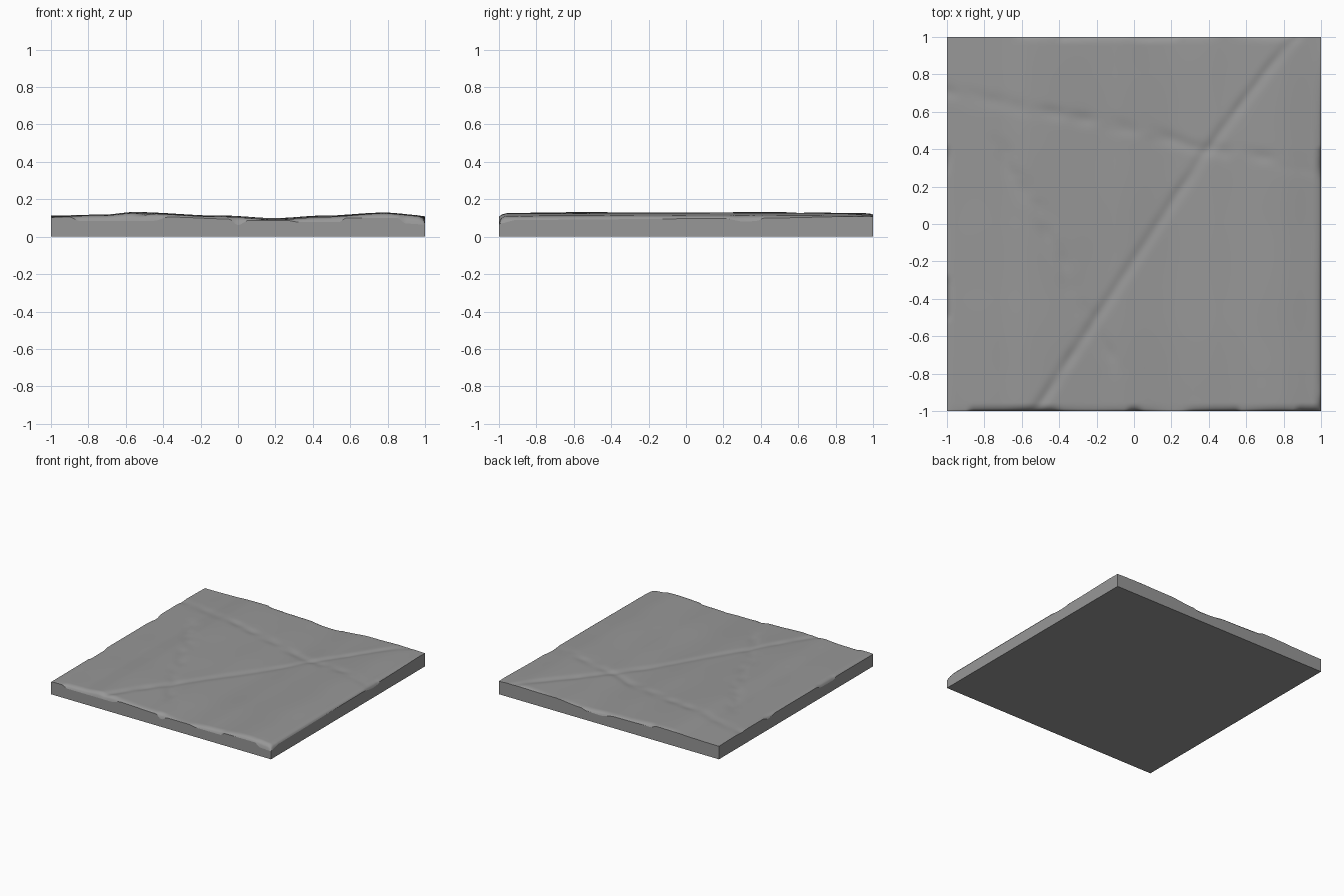
import bpy, bmesh, math
from mathutils import Vector, noise

if "Cube" in bpy.data.objects:
    bpy.data.objects.remove(bpy.data.objects["Cube"])

N = 190  # grid cells per side


def smooth(t):
    t = max(0.0, min(1.0, t))
    return t * t * (3 - 2 * t)


def curve(points, x):
    """Smoothly interpolated height along a short list of (position, height)."""
    for (a, p), (b, q) in zip(points, points[1:]):
        if x <= b:
            return p + (q - p) * smooth((x - a) / (b - a))
    return points[-1][1]


def path_distance(path, p):
    best = 9.0
    for a, b in zip(path, path[1:]):
        a, b = Vector(a), Vector(b)
        t = max(0, min(1, (p - a).dot(b - a) / (b - a).length_squared))
        best = min(best, (p - a - (b - a) * t).length)
    return best


# Broad swell across the slab
SWELL = [(-1, .113), (-.72, .118), (-.55, .131), (-.1, .113), (.2, .098), (.45, .112), (.78, .128), (1, .113)]

# Worn rim heights, each measured along its edge
FRONT = [(-1, .105), (-.9, .105), (-.85, .085), (-.45, .085), (-.37, .105), (-.05, .095), (0, .062),
         (.06, .088), (.25, .088), (.33, .078), (.54, .078), (.58, .10), (.85, .10), (.9, .07), (1, .065)]
BACK = [(-1, .11), (-.43, .118), (-.38, .098), (-.05, .095), (.08, .072), (.2, .075), (.26, .09), (.5, .108), (1, .112)]
LEFT = [(-1, .10), (-.53, .10), (-.48, .083), (-.33, .085), (-.26, .105), (.25, .105), (.36, .09), (.44, .115), (1, .112)]
RIGHT = [(-1, .07), (-.9, .09), (.2, .097), (.32, .08), (.38, .085), (.42, .1), (1, .11)]

# Cracks: path, depth, half-width, waviness
CRACKS = [
    ([(-.56, -1.05), (-.2, -.5), (.38, .38), (.68, .78), (.9, 1.05)], .0075, .03, .3),
    ([(-1.05, .72), (-.5, .60), (-.1, .53), (.38, .40), (1.05, .29)], .004, .04, 1.2),
    ([(-.72, .42), (-.5, .05), (-.3, -.42), (-.1, -.75)], .004, .05, 1.2),
]


def top_height(x, y):
    h = curve(SWELL, x) + .003 * noise.noise(Vector((x * 2.5, y * 2.5, 3)))
    h -= .006 * abs(y) ** 4
    p = Vector((x, y))
    for path, depth, width, wave in CRACKS:
        d = path_distance(path, p)
        if d < width * 3:
            k = 1 + wave * 1.5 * noise.noise(Vector((x * 8, y * 8, 1)))
            h -= depth * k * math.exp(-(d / width) ** 2)
    # Roll down to the worn rim
    for rim, s, d in ((FRONT, x, 1 + y), (BACK, x, 1 - y), (LEFT, y, 1 + x), (RIGHT, y, 1 - x)):
        if d < .045:
            e = min(h, curve(rim, s))
            t = d / .045
            h = e + (h - e) * math.sqrt(max(0, 1 - (1 - t) ** 2))
    return h


# Grid packed more tightly towards the rim
coords = [.55 * u + .45 * math.sin(u * math.pi / 2) for u in (-1 + 2 * i / N for i in range(N + 1))]
bm = bmesh.new()
grid = [[bm.verts.new((x, y, top_height(x, y))) for x in coords] for y in coords]
for j in range(N):
    for i in range(N):
        bm.faces.new((grid[j][i], grid[j][i + 1], grid[j + 1][i + 1], grid[j + 1][i]))

# Vertical walls with a crisp upper edge, and flat underside
rim = grid[0][:-1] + [r[-1] for r in grid[:-1]] + grid[-1][:0:-1] + [r[0] for r in grid[:0:-1]]
base = [bm.verts.new((v.co.x, v.co.y, 0)) for v in rim]
for k in range(len(rim)):
    n = (k + 1) % len(rim)
    bm.faces.new((rim[k], base[k], base[n], rim[n]))
    bm.edges.get((rim[k], rim[n])).smooth = False
bm.faces.new(base[::-1])
bmesh.ops.recalc_face_normals(bm, faces=bm.faces)

mesh = bpy.data.meshes.new("stone_slab")
bm.to_mesh(mesh)
bm.free()
slab = bpy.data.objects.new("stone_slab", mesh)
bpy.context.collection.objects.link(slab)
bpy.context.view_layer.objects.active = slab
slab.select_set(True)
bpy.ops.object.shade_smooth_by_angle(angle=math.radians(35), keep_sharp_edges=True)

# Dark grey stone
stone = bpy.data.materials.new("dark_stone")
stone.diffuse_color = (.31, .31, .31, 1)
stone.use_nodes = True
stone.node_tree.nodes["Principled BSDF"].inputs["Base Color"].default_value = stone.diffuse_color
mesh.materials.append(stone)
